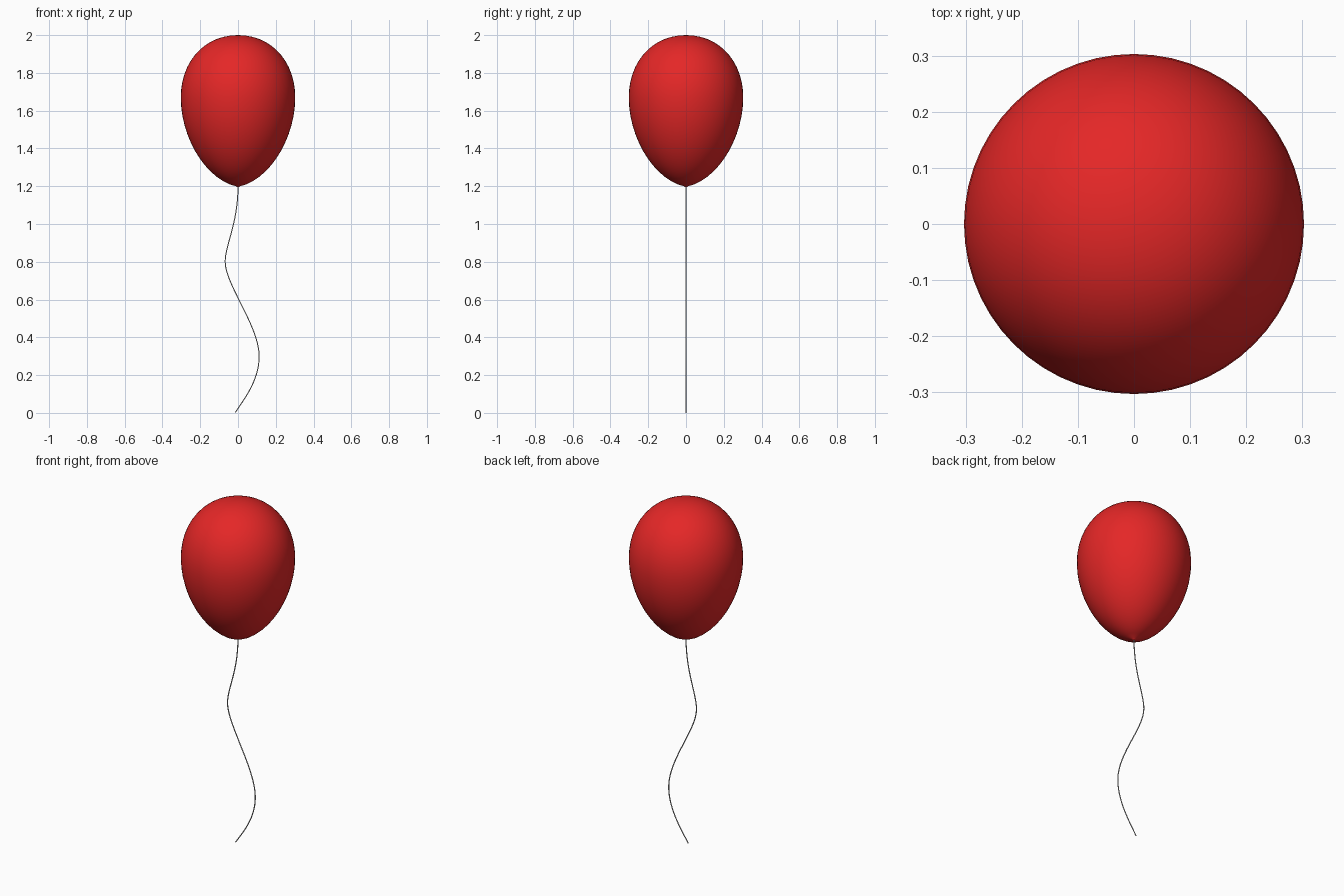
import bpy
import bmesh
from math import tau
from mathutils import Vector
from mathutils.geometry import interpolate_bezier

default = bpy.data.objects.get("Cube")
if default:
    bpy.data.objects.remove(default)


def make_material(name, rgb):
    mat = bpy.data.materials.new(name)
    mat.use_nodes = True
    color = (*rgb, 1.0)
    mat.diffuse_color = color
    bsdf = next(n for n in mat.node_tree.nodes if n.type == "BSDF_PRINCIPLED")
    bsdf.inputs["Base Color"].default_value = color
    return mat


def chain(segments, steps):
    """Join cubic segments given as (x, z) control points into one path."""
    path = []
    for seg in segments:
        points = interpolate_bezier(*[Vector((x, 0, z)) for x, z in seg], steps)
        path += points[1:] if path else points
    return path


red = make_material("balloon red", (0.78, 0.02, 0.02))
grey = make_material("string grey", (0.55, 0.55, 0.55))

# Balloon: a teardrop profile spun round the vertical axis
profile = chain([
    [(0, 2), (0.178, 2), (0.303, 1.86), (0.303, 1.67)],
    [(0.303, 1.67), (0.303, 1.45), (0.165, 1.235), (0.012, 1.2)],
    [(0.012, 1.2), (0.008, 1.197), (0.004, 1.195), (0, 1.195)],
], 14)
bm = bmesh.new()
verts = [bm.verts.new(p) for p in profile]
edges = [bm.edges.new(pair) for pair in zip(verts, verts[1:])]
bmesh.ops.spin(bm, geom=verts + edges, axis=(0, 0, 1), cent=(0, 0, 0),
               angle=tau, steps=56, use_merge=False)
bmesh.ops.remove_doubles(bm, verts=bm.verts, dist=0.0002)
bmesh.ops.recalc_face_normals(bm, faces=bm.faces)
for face in bm.faces:
    face.smooth = True
mesh = bpy.data.meshes.new("balloon")
bm.to_mesh(mesh)
bm.free()
mesh.materials.append(red)
bpy.context.collection.objects.link(bpy.data.objects.new("balloon", mesh))

# String: a thin wavy tube hanging from the tip
path = chain([
    [(0, 1.2), (0, 1), (-0.068, 0.89), (-0.068, 0.8)],
    [(-0.068, 0.8), (-0.068, 0.68), (0.112, 0.46), (0.112, 0.3)],
    [(0.112, 0.3), (0.112, 0.17), (0.03, 0.07), (-0.015, 0.002)],
], 16)
curve = bpy.data.curves.new("string", "CURVE")
curve.dimensions = "3D"
curve.bevel_depth = 0.003
curve.bevel_resolution = 1
curve.use_fill_caps = True
spline = curve.splines.new("POLY")
spline.points.add(len(path) - 1)
for point, co in zip(spline.points, path):
    point.co = (*co, 1)
spline.use_smooth = True
curve.materials.append(grey)
string = bpy.data.objects.new("string", curve)
bpy.context.collection.objects.link(string)
